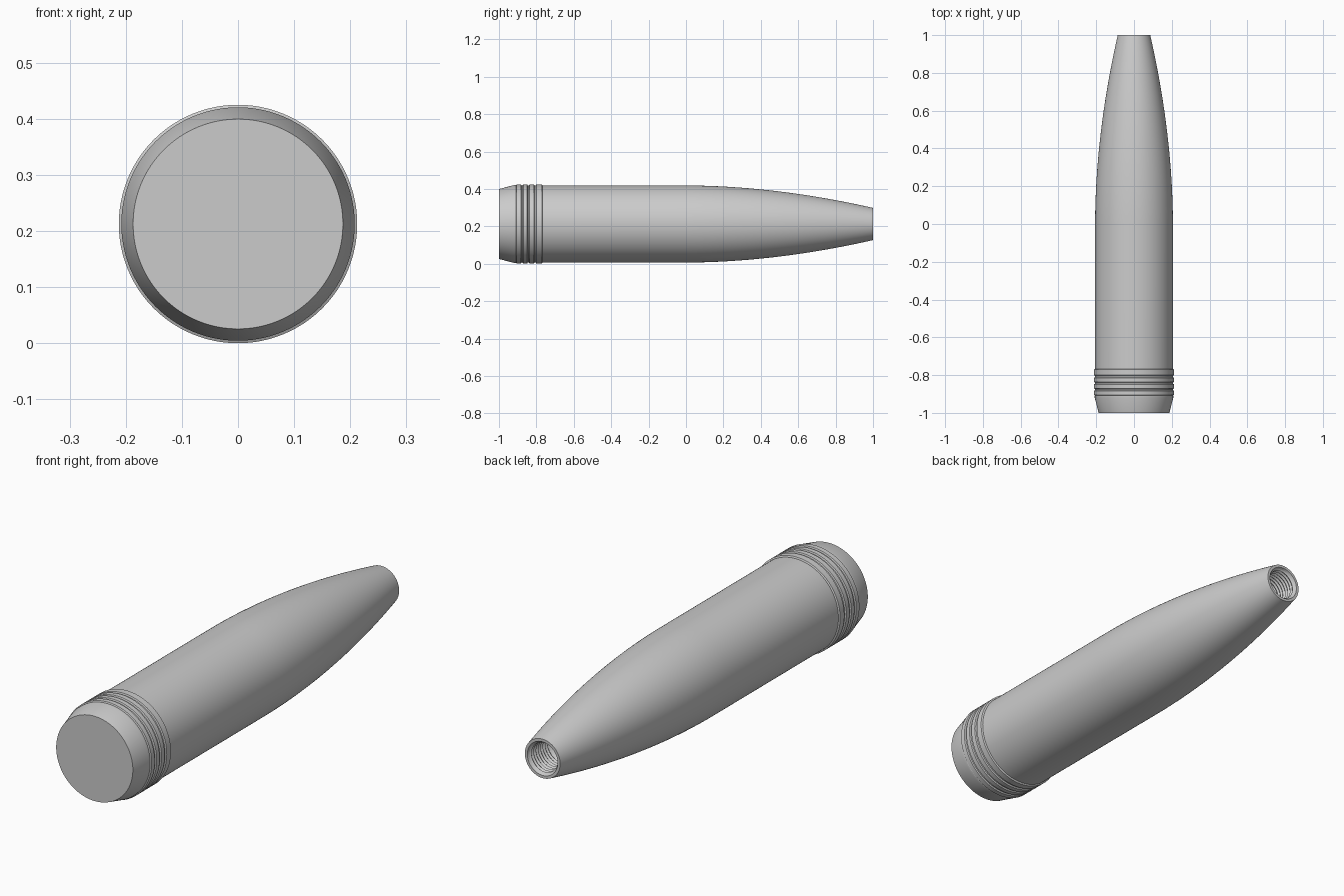
import bpy, bmesh, math

cube = bpy.data.objects.get("Cube")
if cube:
    bpy.data.objects.remove(cube, do_unlink=True)

AXIS_Z = 0.2125
BODY_R = 0.206
BAND_R = 0.2125
NOSE_R = 0.086
SIDES = 96

steel = bpy.data.materials.new("grey steel")
steel.use_nodes = True
steel.diffuse_color = (0.6, 0.6, 0.6, 1)
bsdf = next(n for n in steel.node_tree.nodes if n.type == 'BSDF_PRINCIPLED')
bsdf.inputs["Base Color"].default_value = steel.diffuse_color


def lathe(name, profile):
    """Spin (radius, y) points around the long axis; zero radius closes an end."""
    bm = bmesh.new()
    rings = []
    for r, y in profile:
        if r == 0:
            rings.append([bm.verts.new((0, y, AXIS_Z))])
            continue
        ring = []
        for i in range(SIDES):
            a = math.tau * i / SIDES
            ring.append(bm.verts.new((r * math.cos(a), y, AXIS_Z + r * math.sin(a))))
        rings.append(ring)
    for a, b in zip(rings, rings[1:]):
        for i in range(SIDES):
            j = (i + 1) % SIDES
            quad = [a[i % len(a)], a[j % len(a)], b[j % len(b)], b[i % len(b)]]
            bm.faces.new(list(dict.fromkeys(quad)))
    bmesh.ops.recalc_face_normals(bm, faces=bm.faces)
    mesh = bpy.data.meshes.new(name)
    bm.to_mesh(mesh)
    bm.free()
    mesh.materials.append(steel)
    obj = bpy.data.objects.new(name, mesh)
    bpy.context.collection.objects.link(obj)
    bpy.ops.object.select_all(action='DESELECT')
    obj.select_set(True)
    bpy.context.view_layer.objects.active = obj
    bpy.ops.object.shade_smooth_by_angle(angle=math.radians(20))
    return obj


# Tapered base and straight body
profile = [(0, -1), (0.187, -1), (0.208, -0.92), (0.208, -0.91), (BODY_R, -0.905),
           (BODY_R, -0.77), (BODY_R, 0)]

# Curved nose
STEPS = 24
for i in range(1, STEPS + 1):
    y = i / STEPS
    profile.append((BODY_R - (BODY_R - NOSE_R) * y ** 1.9, y))

# Threaded socket in the nose, with a plain bore and a closed floor behind it
profile += [(0.074, 1), (0.070, 0.99)]
TURNS = 8
for i in range(TURNS):
    y = 0.985 - i * 0.016
    profile += [(0.064, y), (0.070, y - 0.008)]
profile += [(0.060, 0.85), (0.060, 0.7), (0, 0.7)]
lathe("shell_body", profile)

# Driving band: three narrow ridges and one wide ridge
ridges = [(-0.908, -0.880), (-0.873, -0.846), (-0.839, -0.811), (-0.803, -0.768)]
bevel = 0.003
band = [(BODY_R - 0.004, ridges[0][0])]
for start, end in ridges:
    band += [(BODY_R + 0.001, start), (BAND_R, start + bevel),
             (BAND_R, end - bevel), (BODY_R + 0.001, end)]
band.append((BODY_R - 0.004, ridges[-1][1]))
lathe("driving_band", band)
